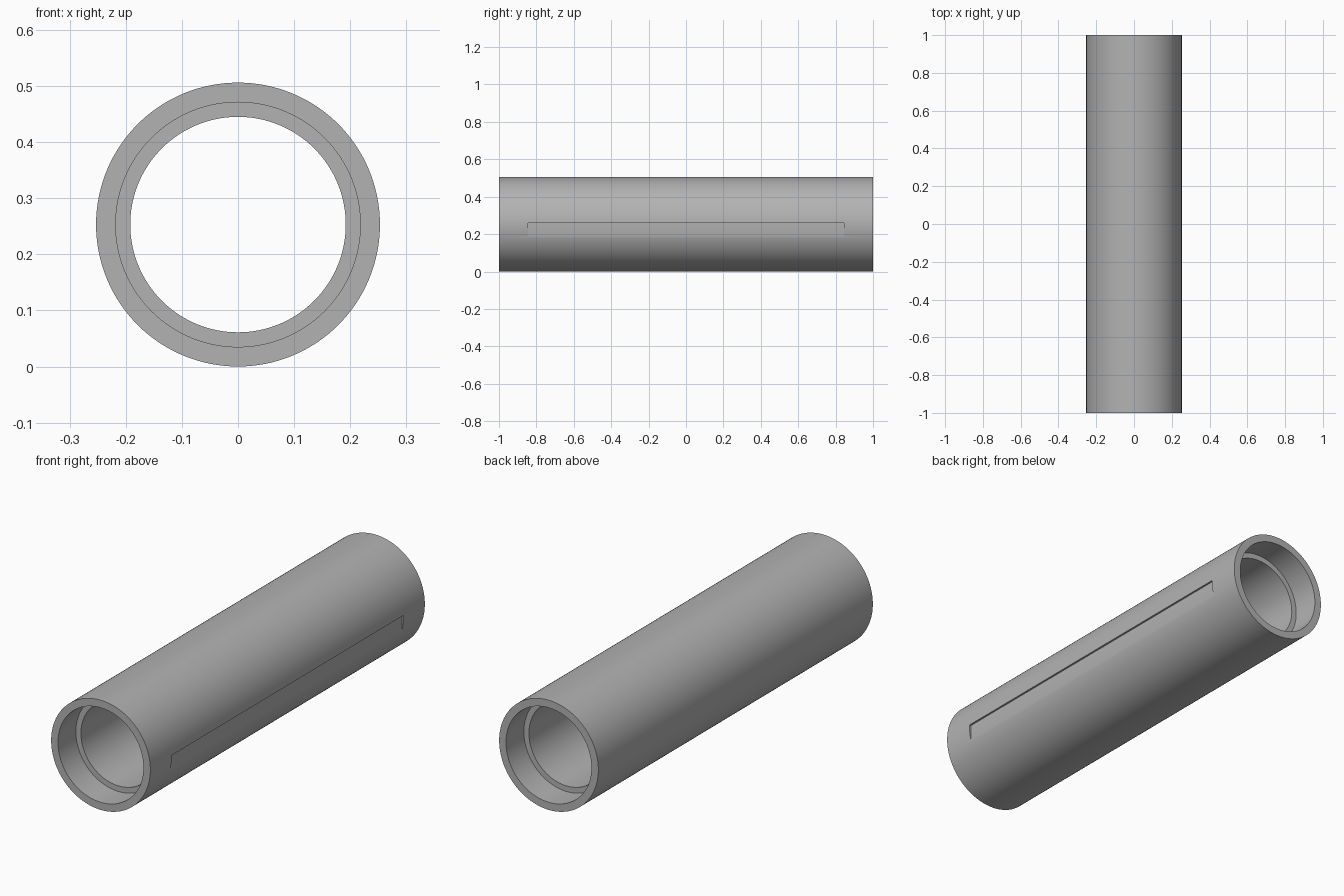
import bpy
import bmesh
from math import radians
from mathutils import Matrix, Vector

default = bpy.data.objects.get("Cube")
if default:
    bpy.data.objects.remove(default, do_unlink=True)

OUTER, BORE, SOCKET = 0.253, 0.192, 0.218
HALF, SOCKET_DEPTH = 1.0, 0.13
SIDES = 128

grey = bpy.data.materials.new("plain grey")
grey.use_nodes = True
colour = (0.45, 0.45, 0.45, 1)
grey.diffuse_color = colour
grey.node_tree.nodes["Principled BSDF"].inputs["Base Color"].default_value = colour


def add_object(name, bm):
    mesh = bpy.data.meshes.new(name)
    bmesh.ops.recalc_face_normals(bm, faces=bm.faces)
    bm.to_mesh(mesh)
    bm.free()
    mesh.materials.append(grey)
    obj = bpy.data.objects.new(name, mesh)
    bpy.context.collection.objects.link(obj)
    return obj


# Tube: closed wall profile (radius, y) with a wider socket at each end, spun about y
step = HALF - SOCKET_DEPTH
profile = [(OUTER, -HALF), (OUTER, HALF), (SOCKET, HALF), (SOCKET, step),
           (BORE, step), (BORE, -step), (SOCKET, -step), (SOCKET, -HALF)]
bm = bmesh.new()
points = [bm.verts.new((r, y, OUTER)) for r, y in profile]
edges = [bm.edges.new((a, b)) for a, b in zip(points, points[1:] + points[:1])]
bmesh.ops.spin(bm, geom=points + edges, cent=(0, 0, OUTER), axis=(0, 1, 0),
               angle=radians(360), steps=SIDES)
bmesh.ops.remove_doubles(bm, verts=bm.verts, dist=0.0001)
tube = add_object("tube", bm)

# Shallow flat milled into the left side, with a ledge along its top
FLAT_X, FLAT_TOP, FLAT_HALF = 0.244, 0.26, 0.845
bm = bmesh.new()
size = Vector((0.1, 2 * FLAT_HALF, 0.2))
centre = Vector((FLAT_X + size.x / 2, 0, FLAT_TOP - size.z / 2))
bmesh.ops.create_cube(bm, size=1, matrix=Matrix.Translation(centre) @ Matrix.Diagonal(size).to_4x4())
cutter = add_object("flat_cutter", bm)
cutter.hide_render = True

cut = tube.modifiers.new("side flat", "BOOLEAN")
cut.operation = "DIFFERENCE"
cut.solver = "EXACT"
cut.object = cutter

bpy.ops.object.select_all(action="DESELECT")
tube.select_set(True)
bpy.context.view_layer.objects.active = tube
bpy.ops.object.modifier_apply(modifier=cut.name)
bpy.data.objects.remove(cutter, do_unlink=True)
bpy.ops.object.shade_smooth_by_angle(angle=radians(30))
